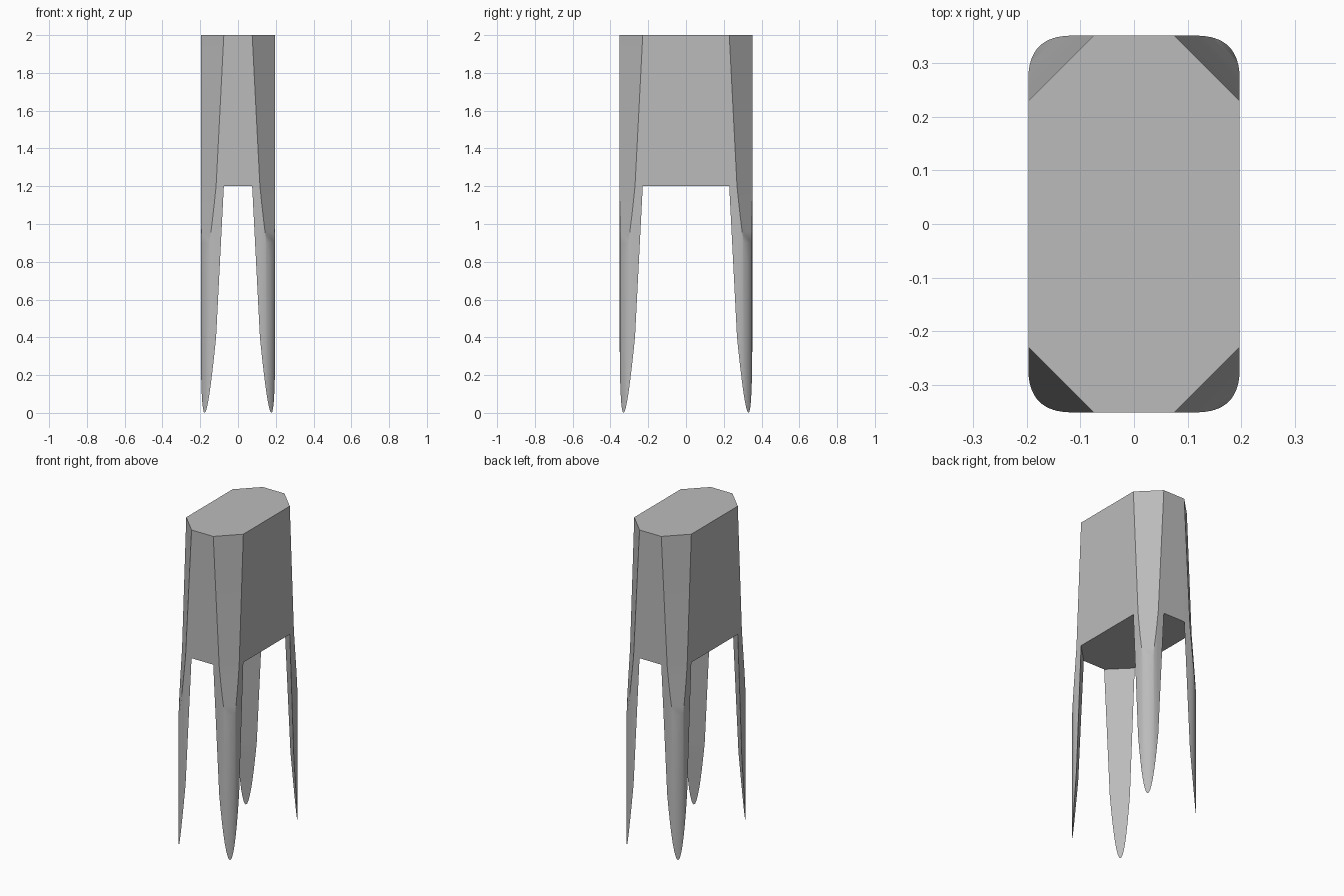
import bpy, bmesh

cube = bpy.data.objects.get("Cube")
if cube:
    bpy.data.objects.remove(cube, do_unlink=True)

HX, HY = 0.197, 0.351      # half width and half depth
TOP, THICK = 2.0, 0.8      # top height and vertical thickness
CUT, ROUND = 0.122, 0.081  # corner chamfer and corner rounding
STEPS = 16                 # segments around each rounded corner


def corner_path():
    """Insets from the corner along both sides, and the drop below the top."""
    path = [(CUT, 0.0, 0.0)]
    for i in range(STEPS + 1):
        t = i / STEPS
        s = 1 - t
        drop = THICK * (s * s + 4 * s * t + t * t)
        path.append((ROUND * s * s, ROUND * t * t, drop))
    path.append((0.0, CUT, 0.0))
    return path


def add_layer(bm, height):
    """Flat octagon with four pointed corner flaps hanging from it."""
    corners = []
    for sx, sy in ((1, 1), (-1, 1), (-1, -1), (1, -1)):
        row = [bm.verts.new((sx * (HX - a), sy * (HY - b), height - d))
               for a, b, d in corner_path()]
        if sx * sy > 0:
            row.reverse()
        corners.append(row)
    bm.faces.new([v for row in corners for v in (row[0], row[-1])])
    # strips run across each flap down to its tip
    for row in corners:
        n = len(row)
        for i in range(n // 2):
            strip = [row[i], row[i + 1], row[n - 2 - i], row[n - 1 - i]]
            bm.faces.new(list(dict.fromkeys(strip)))
    return [v for row in corners for v in row]


# body and four legs as one solid
bm = bmesh.new()
upper = add_layer(bm, TOP)
lower = add_layer(bm, TOP - THICK)
count = len(upper)
for i in range(count):
    j = (i + 1) % count
    bm.faces.new((upper[i], upper[j], lower[j], lower[i]))
bmesh.ops.recalc_face_normals(bm, faces=bm.faces[:])
mesh = bpy.data.meshes.new("four_legged_body")
bm.to_mesh(mesh)
bm.free()
body = bpy.data.objects.new("four_legged_body", mesh)
bpy.context.collection.objects.link(body)

# plain grey material
grey = bpy.data.materials.new("plain_grey")
grey.use_nodes = True
colour = (0.5, 0.5, 0.5, 1.0)
grey.diffuse_color = colour
grey.node_tree.nodes["Principled BSDF"].inputs["Base Color"].default_value = colour
mesh.materials.append(grey)

# smooth rounded corners, sharp edges elsewhere
bpy.ops.object.select_all(action="DESELECT")
body.select_set(True)
bpy.context.view_layer.objects.active = body
bpy.ops.object.shade_smooth_by_angle(angle=0.5)
